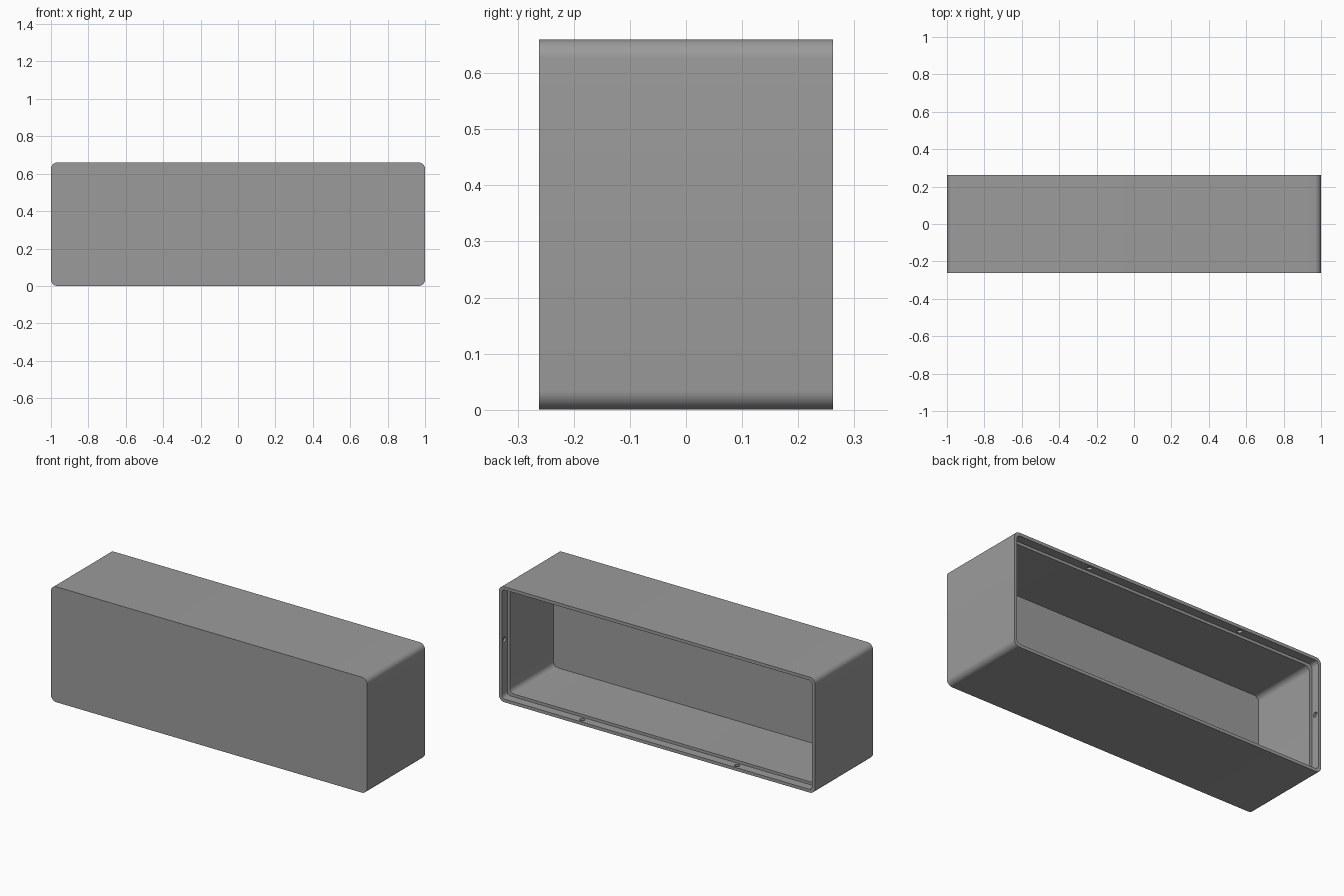
import bpy, bmesh, math
from mathutils import Matrix

if "Cube" in bpy.data.objects:
    bpy.data.objects.remove(bpy.data.objects["Cube"])

HALF_Y, HEIGHT = 0.262, 0.66
LIP, WALL = 0.018, 0.034          # wall thickness at the rim and deeper inside
STEP_Y, FLOOR_Y = 0.212, -0.183   # depth of the rim step and of the inner face

grey = bpy.data.materials.new("grey")
grey.diffuse_color = (0.33, 0.33, 0.33, 1)
grey.use_nodes = True
grey.node_tree.nodes["Principled BSDF"].inputs["Base Color"].default_value = grey.diffuse_color


def ring(bm, inset, y, radius, seg=8):
    """Rounded rectangle in the XZ plane."""
    a, b = 1 - inset, HEIGHT / 2 - inset
    verts = []
    for k, (sx, sz) in enumerate([(1, 1), (-1, 1), (-1, -1), (1, -1)]):
        for i in range(seg + 1):
            t = math.pi / 2 * (k + i / seg)
            verts.append(bm.verts.new((sx * (a - radius) + radius * math.cos(t), y,
                                       HEIGHT / 2 + sz * (b - radius) + radius * math.sin(t))))
    return verts


def finish(bm, name):
    bmesh.ops.recalc_face_normals(bm, faces=bm.faces)
    mesh = bpy.data.meshes.new(name)
    bm.to_mesh(mesh)
    bm.free()
    mesh.materials.append(grey)
    obj = bpy.data.objects.new(name, mesh)
    bpy.context.collection.objects.link(obj)
    return obj


# Hollow case, open at the back, with a stepped rim
bm = bmesh.new()
rings = [ring(bm, *r) for r in [
    (0, -HALF_Y, 0.034), (0, HALF_Y, 0.034),
    (LIP, HALF_Y, 0.022), (LIP, STEP_Y, 0.022),
    (WALL, STEP_Y, 0.03), (WALL, FLOOR_Y, 0.03)]]
n = len(rings[0])
for r, s in zip(rings, rings[1:]):
    for i in range(n):
        j = (i + 1) % n
        bm.faces.new((r[i], r[j], s[j], s[i]))
bm.faces.new(rings[0])
bm.faces.new(rings[-1])
case = finish(bm, "case")

# Blind screw holes around the inside of the rim
bm = bmesh.new()
hole_y = (HALF_Y + STEP_Y) / 2
spots = [(x, z, "Z") for x in (-0.49, 0.49) for z in (LIP, HEIGHT - LIP)]
spots += [(s * (1 - LIP), 0.345, "X") for s in (-1, 1)]
for x, z, axis in spots:
    turn = Matrix.Rotation(math.pi / 2, 4, "Y") if axis == "X" else Matrix()
    bmesh.ops.create_cone(bm, cap_ends=True, segments=20, radius1=0.014, radius2=0.014,
                          depth=0.024, matrix=Matrix.Translation((x, hole_y, z)) @ turn)
cutter = finish(bm, "hole_cutter")
cutter.hide_render = True
cutter.hide_set(True)
cut = case.modifiers.new("holes", "BOOLEAN")
cut.object = cutter
cut.solver = "EXACT"

# Smooth rounded corners, crisp rims
bpy.context.view_layer.objects.active = case
case.select_set(True)
bpy.ops.object.modifier_apply(modifier=cut.name)
bpy.data.objects.remove(cutter)
bpy.ops.object.shade_smooth_by_angle(angle=math.radians(30))
